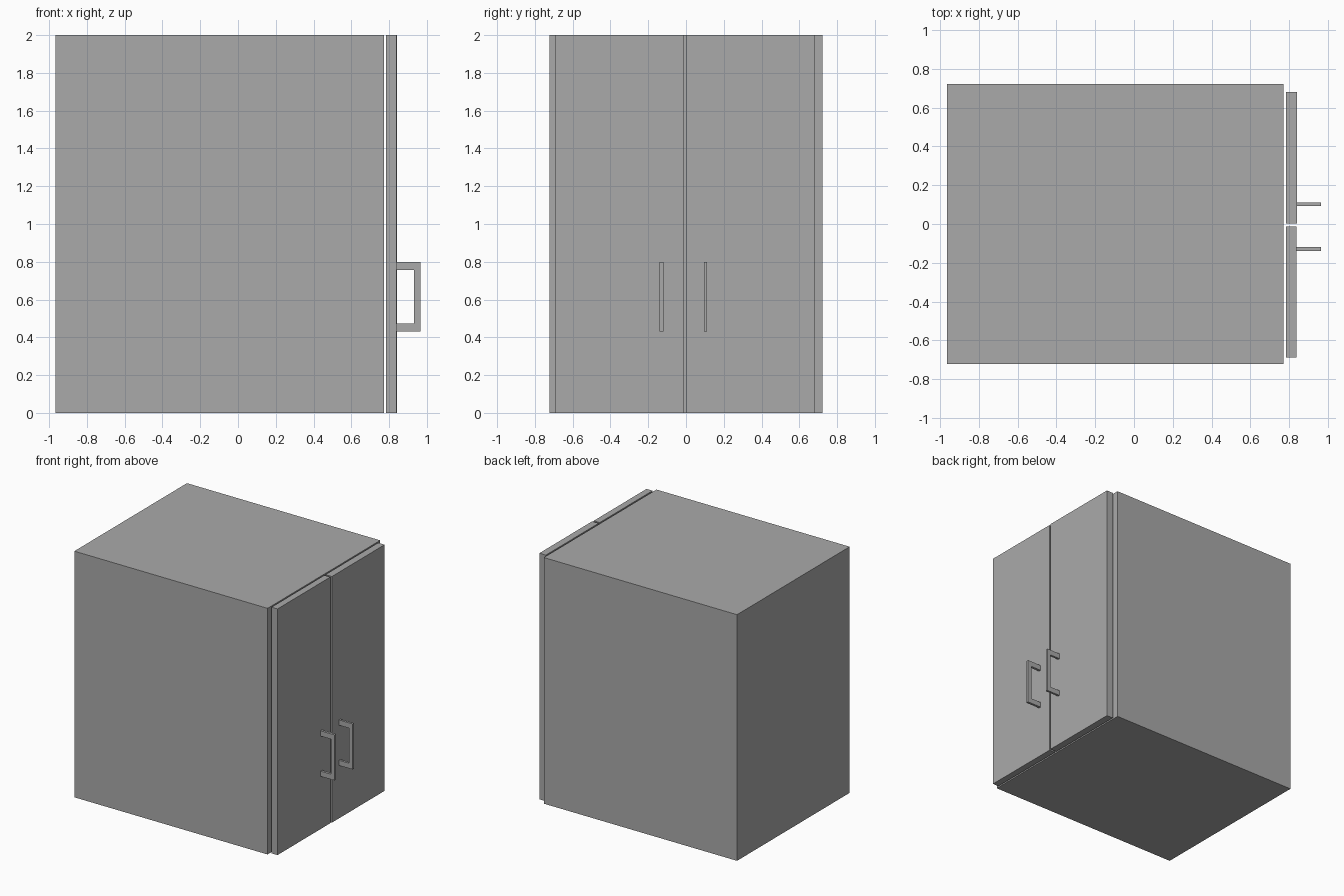
import bpy, bmesh

if "Cube" in bpy.data.objects:
    bpy.data.objects.remove(bpy.data.objects["Cube"])

grey = bpy.data.materials.new("plain grey")
grey.diffuse_color = (0.4, 0.4, 0.4, 1)
grey.use_nodes = True
grey.node_tree.nodes["Principled BSDF"].inputs["Base Color"].default_value = grey.diffuse_color


def make(name, bm):
    me = bpy.data.meshes.new(name)
    bmesh.ops.recalc_face_normals(bm, faces=bm.faces)
    bm.to_mesh(me)
    bm.free()
    me.materials.append(grey)
    ob = bpy.data.objects.new(name, me)
    bpy.context.collection.objects.link(ob)
    return ob


def box(name, lo, hi):
    bm = bmesh.new()
    bmesh.ops.create_cube(bm, size=1)
    for v in bm.verts:
        v.co = [(a + b) / 2 + c * (b - a) for a, b, c in zip(lo, hi, v.co)]
    return make(name, bm)


def handle(name, y0, y1, x0):
    # C-shaped pull extruded across y
    profile = [(x0, 0.43), (0.965, 0.43), (0.965, 0.80), (x0, 0.80),
               (x0, 0.757), (0.932, 0.757), (0.932, 0.472), (x0, 0.472)]
    bm = bmesh.new()
    face = bm.faces.new([bm.verts.new((x, y0, z)) for x, z in profile])
    ext = bmesh.ops.extrude_face_region(bm, geom=[face], use_keep_orig=True)
    for v in ext["geom"]:
        if isinstance(v, bmesh.types.BMVert):
            v.co.y = y1
    return make(name, bm)


# cabinet body
box("cabinet_body", (-0.965, -0.723, 0), (0.772, 0.723, 2))

# two doors with a narrow gap, each with its pull
for side, d0, d1, front, h0, h1 in (
        ("left", -0.69, -0.012, 0.838, -0.139, -0.119),
        ("right", 0.003, 0.68, 0.842, 0.094, 0.112)):
    box(side + "_door", (0.784, d0, 0), (front, d1, 2))
    handle(side + "_handle", h0, h1, front - 0.002)
